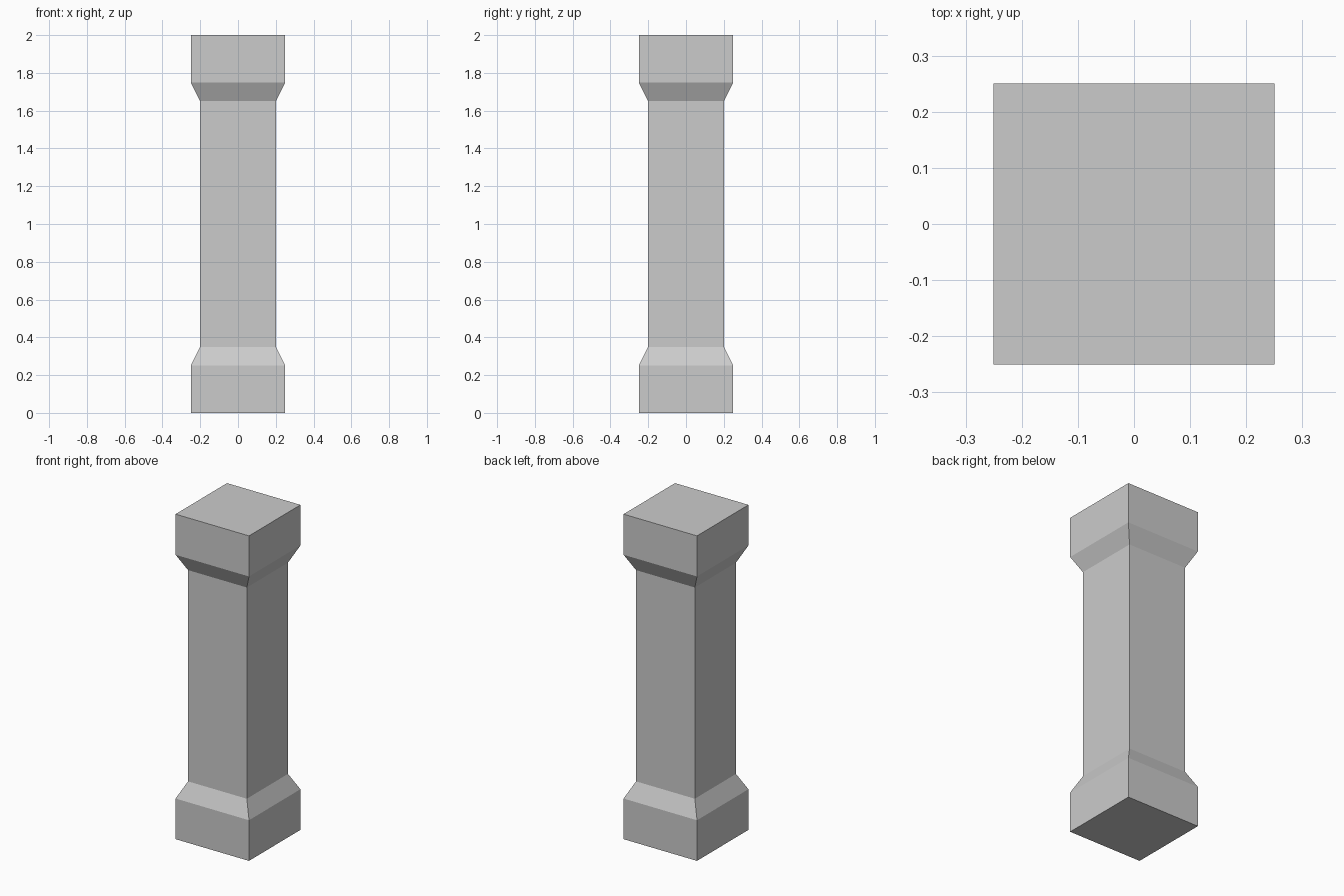
import bpy, bmesh

if "Cube" in bpy.data.objects:
    bpy.data.objects.remove(bpy.data.objects["Cube"])

# Half-width and height of each square ring, bottom to top
PROFILE = [(0.25, 0.0), (0.25, 0.25), (0.20, 0.35),
           (0.20, 1.65), (0.25, 1.75), (0.25, 2.0)]
CORNERS = [(-1, -1), (1, -1), (1, 1), (-1, 1)]


def square_loft(name, profile):
    bm = bmesh.new()
    rings = [[bm.verts.new((sx * w, sy * w, z)) for sx, sy in CORNERS]
             for w, z in profile]
    # Side walls between neighbouring rings
    for lower, upper in zip(rings, rings[1:]):
        for i in range(4):
            j = (i + 1) % 4
            bm.faces.new((lower[i], lower[j], upper[j], upper[i]))
    # Bottom and top caps
    bm.faces.new(rings[0][::-1])
    bm.faces.new(rings[-1])
    mesh = bpy.data.meshes.new(name)
    bm.to_mesh(mesh)
    bm.free()
    obj = bpy.data.objects.new(name, mesh)
    bpy.context.collection.objects.link(obj)
    return obj


# Square pillar with chamfered base and capital
square_loft("square_pillar", PROFILE)
